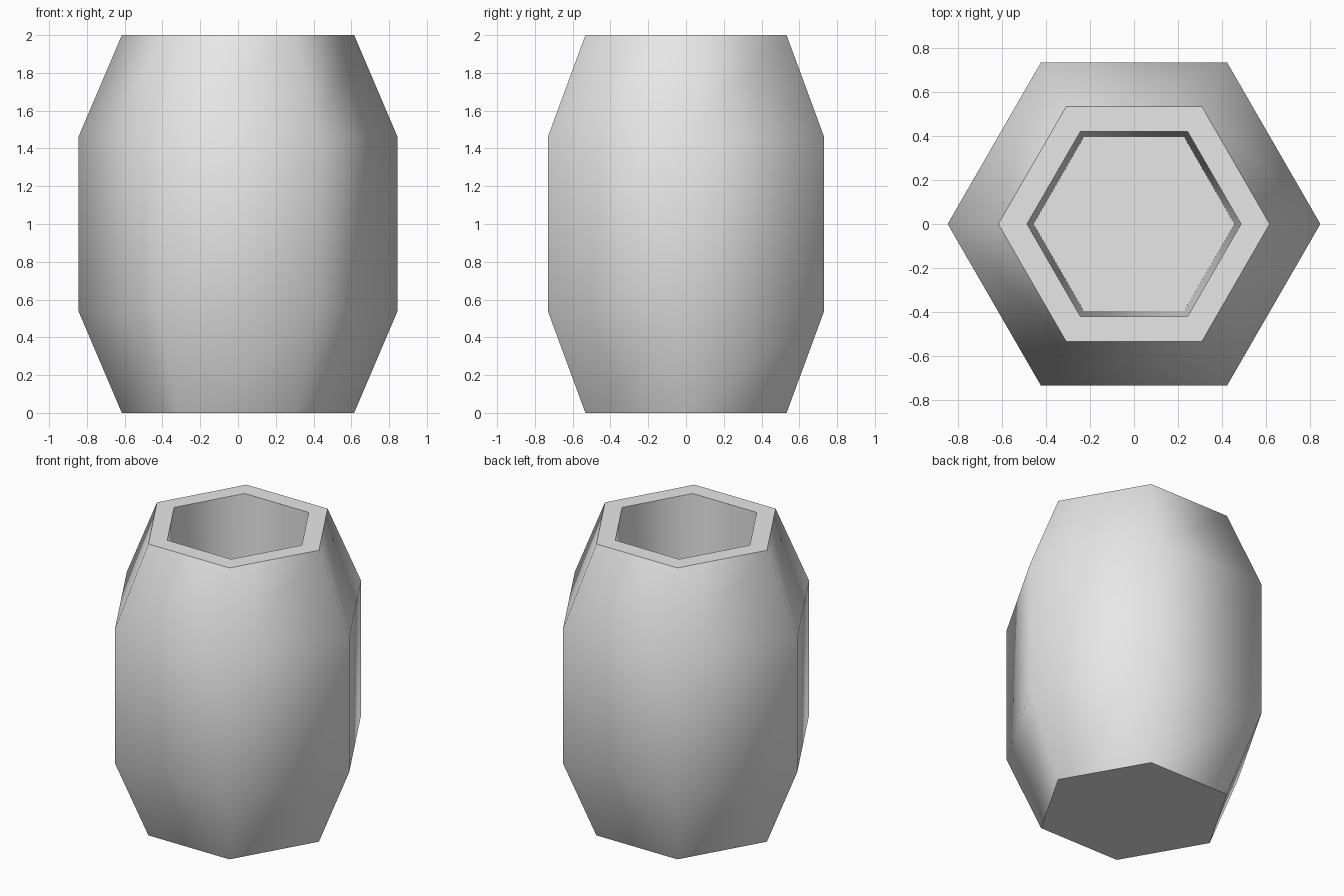
import bpy, bmesh, math

cube = bpy.data.objects.get("Cube")
if cube:
    bpy.data.objects.remove(cube, do_unlink=True)

SIDES = 6
# Radius and height, from the underside up the outside and down into the hollow
PROFILE = [(0.615, 0), (0.845, 0.54), (0.845, 1.46), (0.615, 2),
           (0.485, 2), (0.455, 0.2)]


def ring(bm, radius, z):
    return [bm.verts.new((radius * math.cos(math.tau * i / SIDES),
                          radius * math.sin(math.tau * i / SIDES), z))
            for i in range(SIDES)]


# Plain grey material
grey = bpy.data.materials.new("plain_grey")
grey.use_nodes = True
colour = (0.8, 0.8, 0.8, 1)
grey.diffuse_color = colour
grey.node_tree.nodes["Principled BSDF"].inputs["Base Color"].default_value = colour

# Hollow six-sided barrel
bm = bmesh.new()
rings = [ring(bm, r, z) for r, z in PROFILE]
for low, high in zip(rings, rings[1:]):
    for i in range(SIDES):
        j = (i + 1) % SIDES
        bm.faces.new((low[i], low[j], high[j], high[i]))
bm.faces.new(rings[0][::-1])  # underside
bm.faces.new(rings[-1])       # floor of the hollow
bmesh.ops.recalc_face_normals(bm, faces=bm.faces)

mesh = bpy.data.meshes.new("barrel")
bm.to_mesh(mesh)
bm.free()
mesh.materials.append(grey)
barrel = bpy.data.objects.new("barrel", mesh)
bpy.context.collection.objects.link(barrel)

# Smooth the sides, keep the rim, floor and underside crisp
bpy.ops.object.select_all(action='DESELECT')
barrel.select_set(True)
bpy.context.view_layer.objects.active = barrel
bpy.ops.object.shade_smooth_by_angle(angle=math.radians(65))
